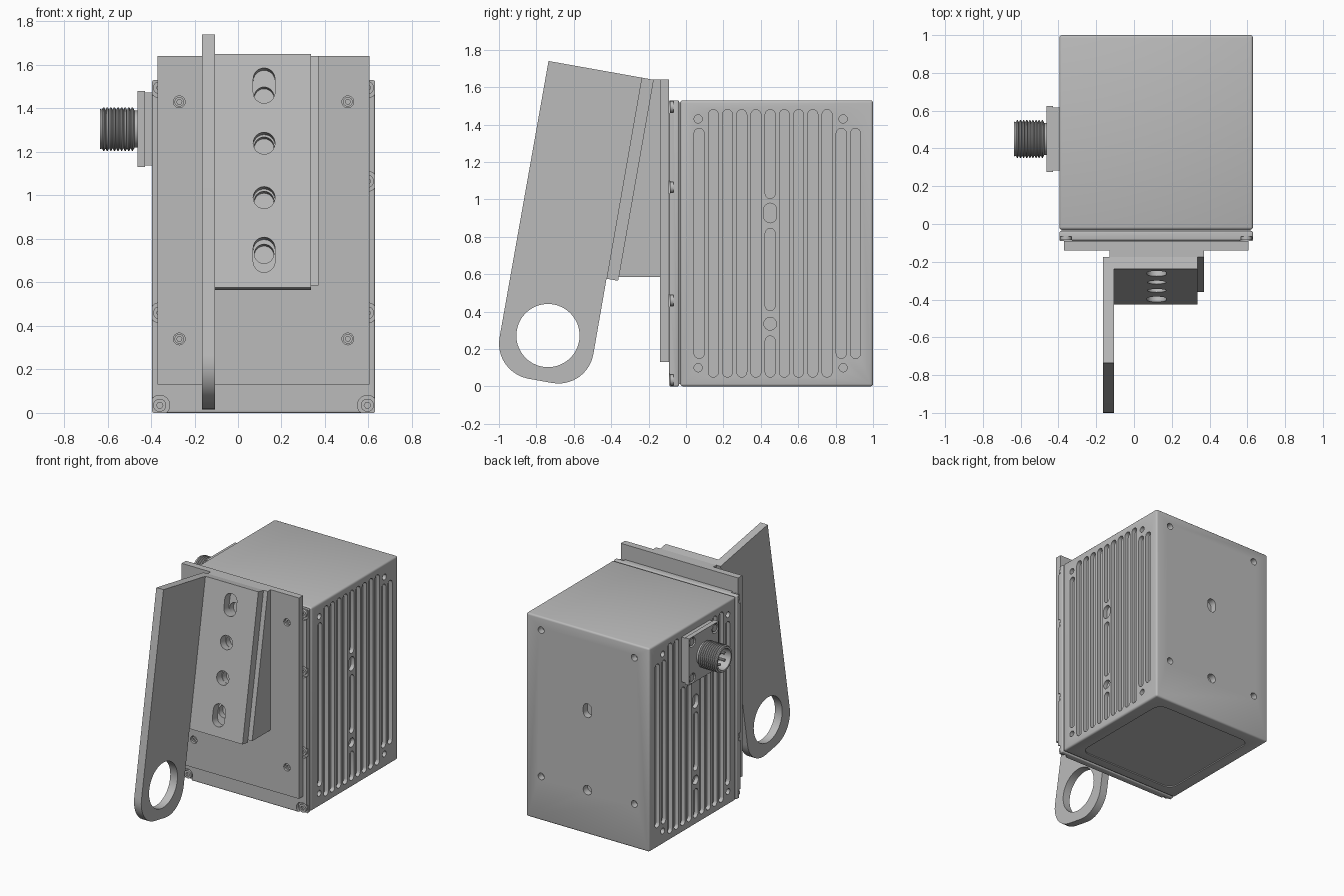
import bpy, bmesh
from math import sin, cos, pi, radians
from mathutils import Matrix, Vector

if "Cube" in bpy.data.objects:
    bpy.data.objects.remove(bpy.data.objects["Cube"], do_unlink=True)

grey = bpy.data.materials.new("machined_grey")
grey.use_nodes = True
grey.diffuse_color = (0.5, 0.5, 0.5, 1)
grey.node_tree.nodes["Principled BSDF"].inputs["Base Color"].default_value = (0.5, 0.5, 0.5, 1)


# ---- outlines -------------------------------------------------------------
def rect(u0, u1, v0, v1):
    return [(u0, v0), (u1, v0), (u1, v1), (u0, v1)]


def slot(u, v0, v1, r, n=8):
    """Upright slot with round ends, reaching from v0 to v1."""
    top = [(u + r * cos(pi * i / n), v1 - r + r * sin(pi * i / n)) for i in range(n + 1)]
    low = [(u - r * cos(pi * i / n), v0 + r - r * sin(pi * i / n)) for i in range(n + 1)]
    return top + low


def circle(u, v, r, n=24):
    return [(u + r * cos(2 * pi * i / n), v + r * sin(2 * pi * i / n)) for i in range(n)]


def fillet(corner, before, after, r, n=10):
    """Arc that rounds a right-angled corner."""
    c = Vector(corner)
    a, b = (Vector(before) - c).normalized(), (Vector(after) - c).normalized()
    mid = c + r * (a + b)
    return [tuple(mid - r * (b * cos(t) + a * sin(t)))
            for t in [pi / 2 * i / n for i in range(n + 1)]]


# ---- solids ---------------------------------------------------------------
def prism(bm, pts, axis, lo, hi, matrix=None):
    place = {"x": lambda u, v, w: (w, u, v),
             "y": lambda u, v, w: (u, w, v),
             "z": lambda u, v, w: (u, v, w)}[axis]
    a = [bm.verts.new(place(u, v, lo)) for u, v in pts]
    b = [bm.verts.new(place(u, v, hi)) for u, v in pts]
    n = len(pts)
    faces = [bm.faces.new(a), bm.faces.new(b)]
    faces += [bm.faces.new((a[i], a[(i + 1) % n], b[(i + 1) % n], b[i])) for i in range(n)]
    bmesh.ops.recalc_face_normals(bm, faces=faces)
    if matrix:
        bmesh.ops.transform(bm, matrix=matrix, verts=a + b)


def finish(name, bm):
    mesh = bpy.data.meshes.new(name)
    bm.to_mesh(mesh)
    bm.free()
    mesh.materials.append(grey)
    ob = bpy.data.objects.new(name, mesh)
    bpy.context.collection.objects.link(ob)
    return ob


def solid(name, *prisms, bevel=0):
    bm = bmesh.new()
    for p in prisms:
        prism(bm, *p)
    if bevel:
        bmesh.ops.bevel(bm, geom=bm.edges[:], offset=bevel, segments=3, profile=0.5, affect="EDGES")
    return finish(name, bm)


def carve(ob, prisms):
    cutter = solid("cutter", *prisms)
    cutter.hide_render = True
    mod = ob.modifiers.new("carve", "BOOLEAN")
    mod.operation, mod.solver, mod.object = "DIFFERENCE", "EXACT", cutter
    bpy.context.view_layer.objects.active = ob
    bpy.ops.object.modifier_apply(modifier=mod.name)
    bpy.data.objects.remove(cutter, do_unlink=True)


# ---- housing with cooling grooves -----------------------------------------
X0, X1, TOP = -0.395, 0.63, 1.53
housing = solid("housing", (rect(X0, X1, -0.03, 1), "z", 0, TOP), bevel=0.014)
cuts = []
for x, is_socket_side in ((X1, False), (X0, True)):
    span = ("x", x - 0.03, x + 0.03)
    for i in range(12):
        y = 0.07 + 0.076 * i
        if i == 5:
            shapes = [slot(y, 0.05, 0.27, 0.027), circle(y, 0.335, 0.034),
                      slot(y, 0.405, 0.845, 0.027), slot(y, 0.875, 0.98, 0.035)]
            if not is_socket_side:
                shapes.append(slot(y, 1.005, 1.48, 0.027))
        elif i in (0, 10, 11):
            shapes = [slot(y, 0.15, 1.38, 0.027)]
        else:
            shapes = [slot(y, 0.05, 1.09 if is_socket_side and 2 < i < 8 else 1.48, 0.027)]
        cuts += [(s, *span) for s in shapes]
    cuts += [(circle(y, z, 0.022), *span) for y in (0.065, 0.84) for z in (0.1, 1.43)]
# rear mounting holes
cuts += [(circle(x, z, 0.025), "y", 0.95, 1.05) for x in (-0.27, 0.505) for z in (0.33, 1.43)]
cuts += [(circle(0.12, 0.33, 0.035), "y", 0.95, 1.05), (slot(0.12, 0.875, 0.98, 0.035), "y", 0.95, 1.05)]
# shallow window recess underneath
px0, px1, py0, py1 = -0.3, 0.53, 0.05, 0.91
box = rect(px0, px1, py0, py1)
window = []
for i in range(4):
    window += fillet(box[i], box[i - 1], box[(i + 1) % 4], 0.07, 6)
cuts.append((window, "z", -0.02, 0.008))
carve(housing, cuts)

# ---- front cover, seal and cover screws -----------------------------------
solid("seal", (rect(X0 + 0.012, X1 - 0.012, 0.012, TOP - 0.012), "y", -0.045, -0.025))
cover = solid("cover", (rect(X0, X1, 0, TOP), "y", -0.09, -0.038), bevel=0.008)
spots = [(X1 - 0.035, z) for z in (0.035, 0.46, 1.065, 1.495)]
spots += [(X0 + 0.035, z) for z in (0.035, 0.46, 1.495)]
carve(cover, [(circle(x, z, 0.046), "y", -0.12, -0.066) for x, z in spots])
screws = solid("cover_screws", *[(circle(x, z, 0.03), "y", -0.085, -0.06) for x, z in spots])
carve(screws, [(circle(x, z, 0.015, 6), "y", -0.1, -0.07) for x, z in spots])

# ---- mounting plate -------------------------------------------------------
plate = solid("mounting_plate", (rect(-0.37, 0.605, 0.13, 1.64), "y", -0.14, -0.09))
holes = [(x, z) for x in (-0.27, 0.505) for z in (0.34, 1.43)]
carve(plate, [(circle(x, z, 0.027), "y", -0.2, -0.11) for x, z in holes])
heads = solid("plate_screws", *[(circle(x, z, 0.022), "y", -0.13, -0.1) for x, z in holes])
carve(heads, [(circle(x, z, 0.012, 6), "y", -0.15, -0.12) for x, z in holes])

# ---- wedge and leaning bracket --------------------------------------------
wedge = solid("wedge", ([(-0.14, 0.585), (-0.361, 0.585), (-0.175, 1.64), (-0.14, 1.64)], "x", -0.13, 0.37))
face = solid("bracket_face", ([(-0.425, 0.576), (-0.363, 0.565), (-0.175, 1.64), (-0.237, 1.651)],
                              "x", -0.105, 0.335))


def lean(z):
    return Matrix.Translation((0.12, -0.425 + (z - 0.576) * 0.175, z)) @ Matrix.Rotation(radians(-10), 4, "X")


carve(face, [(slot(0, -h, h, 0.05, 12), "y", -0.05, 0.1, lean(z))
             for z, h in ((1.505, 0.082), (1.24, 0.051), (0.99, 0.051), (0.727, 0.082))])
carve(wedge, [(circle(0, 0, 0.045), "y", 0, 0.11, lean(z)) for z in (1.465, 1.235, 0.985, 0.742)])

low_front, low_back = (-1.03, 0.075), (-0.528, -0.015)
top_front, inner = (-0.735, 1.74), (-0.425, 0.576)
outline = [top_front, (-0.175, 1.64), (-0.363, 0.565), inner]
outline += fillet(low_back, inner, low_front, 0.19) + fillet(low_front, low_back, top_front, 0.19)
arm = solid("bracket_arm", (outline, "x", -0.165, -0.105))
carve(arm, [(circle(-0.738, 0.272, 0.169, 64), "x", -0.3, 0.1)])

# ---- socket on the side ---------------------------------------------------
CY, CZ = 0.45, 1.305
corners = [(CY + i * 0.135, CZ + j * 0.135) for i in (-1, 1) for j in (-1, 1)]
solid("socket_gasket", (rect(CY - 0.168, CY + 0.168, CZ - 0.168, CZ + 0.168), "x", -0.43, X0 + 0.005))
flange = solid("socket_flange", (rect(CY - 0.175, CY + 0.175, CZ - 0.175, CZ + 0.175), "x", -0.463, -0.428))
carve(flange, [(circle(y, z, 0.036), "x", -0.5, -0.44) for y, z in corners])
solid("socket_screws", *[(circle(y, z, 0.026), "x", -0.46, -0.435) for y, z in corners])

profile = [(-0.455, 0.085), (-0.475, 0.085)]
for i in range(9):
    x = -0.478 - 0.0165 * i
    profile += [(x, 0.09), (x - 0.005, 0.1), (x - 0.01, 0.1), (x - 0.015, 0.09)]
profile += [(-0.635, 0.092), (-0.635, 0.078), (-0.52, 0.078), (-0.52, 0)]
bm = bmesh.new()
ring = [bm.verts.new((x, CY, CZ + r)) for x, r in profile]
edges = [bm.edges.new(pair) for pair in zip(ring, ring[1:])]
bmesh.ops.spin(bm, geom=ring + edges, cent=(0, CY, CZ), axis=(1, 0, 0), angle=2 * pi, steps=32)
bmesh.ops.remove_doubles(bm, verts=bm.verts[:], dist=0.0005)
bmesh.ops.recalc_face_normals(bm, faces=bm.faces[:])
finish("socket_barrel", bm)
solid("socket_pins", *[(circle(y, z, 0.01, 10), "x", -0.61, -0.515) for y, z in circle(CY, CZ, 0.045, 5)])

# ---- shading --------------------------------------------------------------
bpy.ops.object.select_all(action="DESELECT")
for ob in bpy.context.scene.objects:
    if ob.type == "MESH":
        ob.select_set(True)
        bpy.context.view_layer.objects.active = ob
bpy.ops.object.shade_smooth_by_angle(angle=radians(30))
